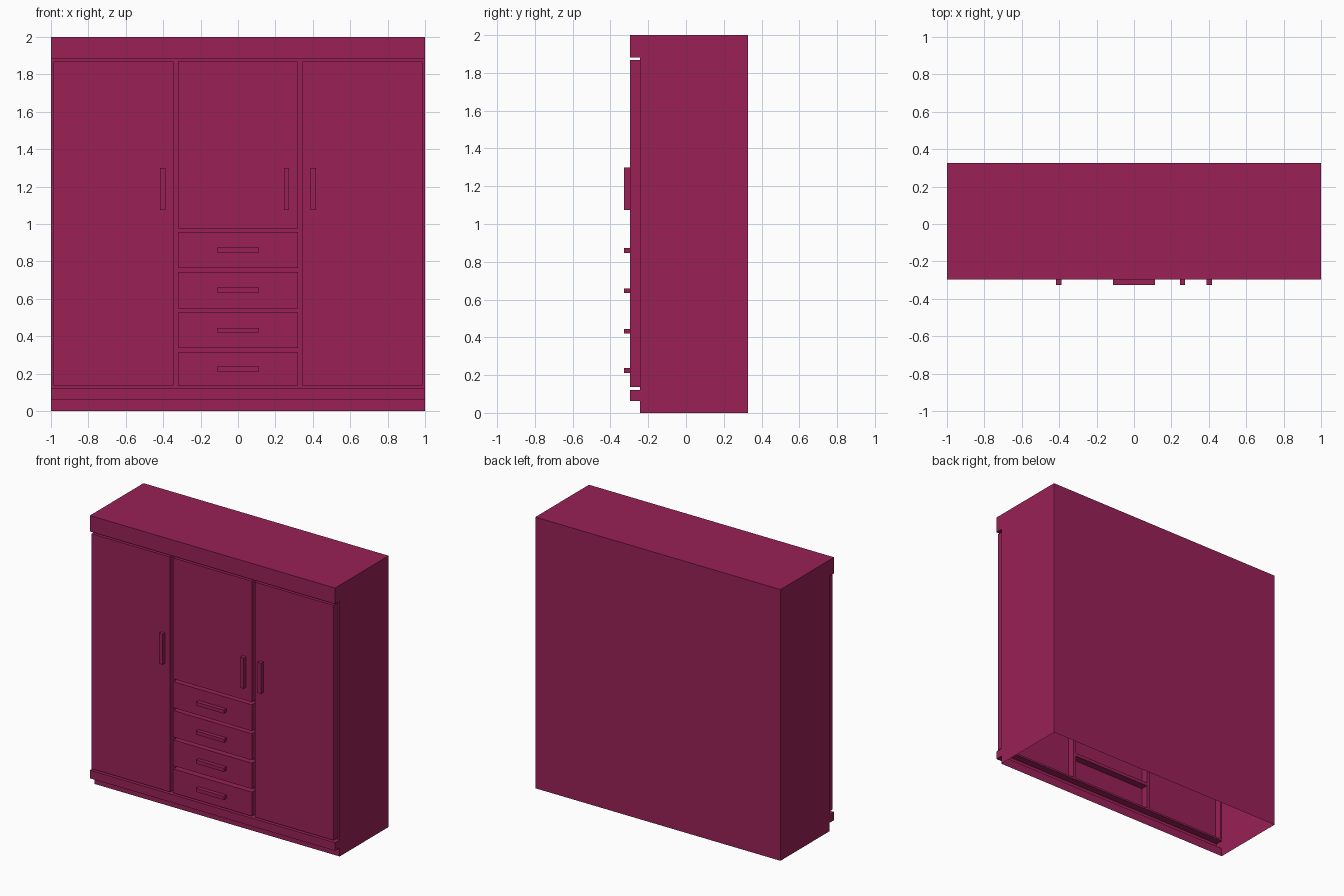
import bpy
import bmesh
from mathutils import Vector

cube = bpy.data.objects.get("Cube")
if cube:
    bpy.data.objects.remove(cube, do_unlink=True)

wood = bpy.data.materials.new("berry lacquer")
wood.use_nodes = True
berry = (0.319, 0.0152, 0.0931, 1)
wood.diffuse_color = berry
wood.node_tree.nodes["Principled BSDF"].inputs["Base Color"].default_value = berry

BACK, FRAME, FACE, PULL = 0.327, -0.243, -0.297, -0.327


def box(name, x, y, z, open_sides=()):
    """Box between (low, high) pairs; faces whose normals are in open_sides are left out."""
    bm = bmesh.new()
    bmesh.ops.create_cube(bm, size=1)
    bm.normal_update()
    gone = [f for f in bm.faces if any(f.normal.dot(Vector(s)) > 0.9 for s in open_sides)]
    bmesh.ops.delete(bm, geom=gone, context="FACES")
    for v in bm.verts:
        v.co = [hi if c > 0 else lo for c, (lo, hi) in zip(v.co, (x, y, z))]
    mesh = bpy.data.meshes.new(name)
    bm.to_mesh(mesh)
    bm.free()
    mesh.materials.append(wood)
    obj = bpy.data.objects.new(name, mesh)
    bpy.context.collection.objects.link(obj)
    return obj


FRONT, REAR, DOWN = (0, -1, 0), (0, 1, 0), (0, 0, -1)
SIDES = ((1, 0, 0), (-1, 0, 0), (0, 0, 1))


def panel(name, x, z):
    """Raised front, hollow behind."""
    box(name, x, (FACE, FRAME), z, [REAR])


def strip(name, x, z):
    """Flat piece of the front frame, one skin thick."""
    box(name, x, (FRAME, BACK), z, [REAR, DOWN, *SIDES])


def handle(name, x, z):
    box(name, x, (PULL, FACE), z)


# Carcass: thin shell, open underneath and at the front
full = (-1, 1)
box("carcass", full, (FRAME, BACK), (0, 2), [FRONT, DOWN])
panel("cornice", full, (1.882, 2))
panel("plinth", full, (0.062, 0.122))

# Front frame
low, high = 0.136, 1.869
inner, outer, edge = 0.321, 0.345, 0.987
strip("kick_board", full, (0, 0.062))
strip("bottom_rail", full, (0.122, low))
strip("top_rail", full, (high, 1.882))
for side, s in (("left", 1), ("right", -1)):
    strip(side + "_stile", sorted((s * inner, s * outer)), (low, high))
    strip(side + "_edge", sorted((s * edge, s)), (low, high))
    panel(side + "_door", sorted((s * outer, s * edge)), (low, high))
    handle(side + "_door_handle", sorted((s * 0.388, s * 0.416)), (1.075, 1.3))

# Centre column: cupboard door above four drawers
centre = (-inner, inner)
panel("centre_door", centre, (0.977, high))
handle("centre_door_handle", (0.246, 0.274), (1.075, 1.3))
drawers = [(low, 0.313), (0.337, 0.527), (0.549, 0.744), (0.764, 0.957)]
above = [d[0] for d in drawers[1:]] + [0.977]
for i, ((bottom, top), rail_top) in enumerate(zip(drawers, above), 1):
    panel(f"drawer_{i}", centre, (bottom, top))
    strip(f"drawer_rail_{i}", centre, (top, rail_top))
    mid = (bottom + top) / 2
    handle(f"drawer_handle_{i}", (-0.113, 0.113), (mid - 0.013, mid + 0.013))
